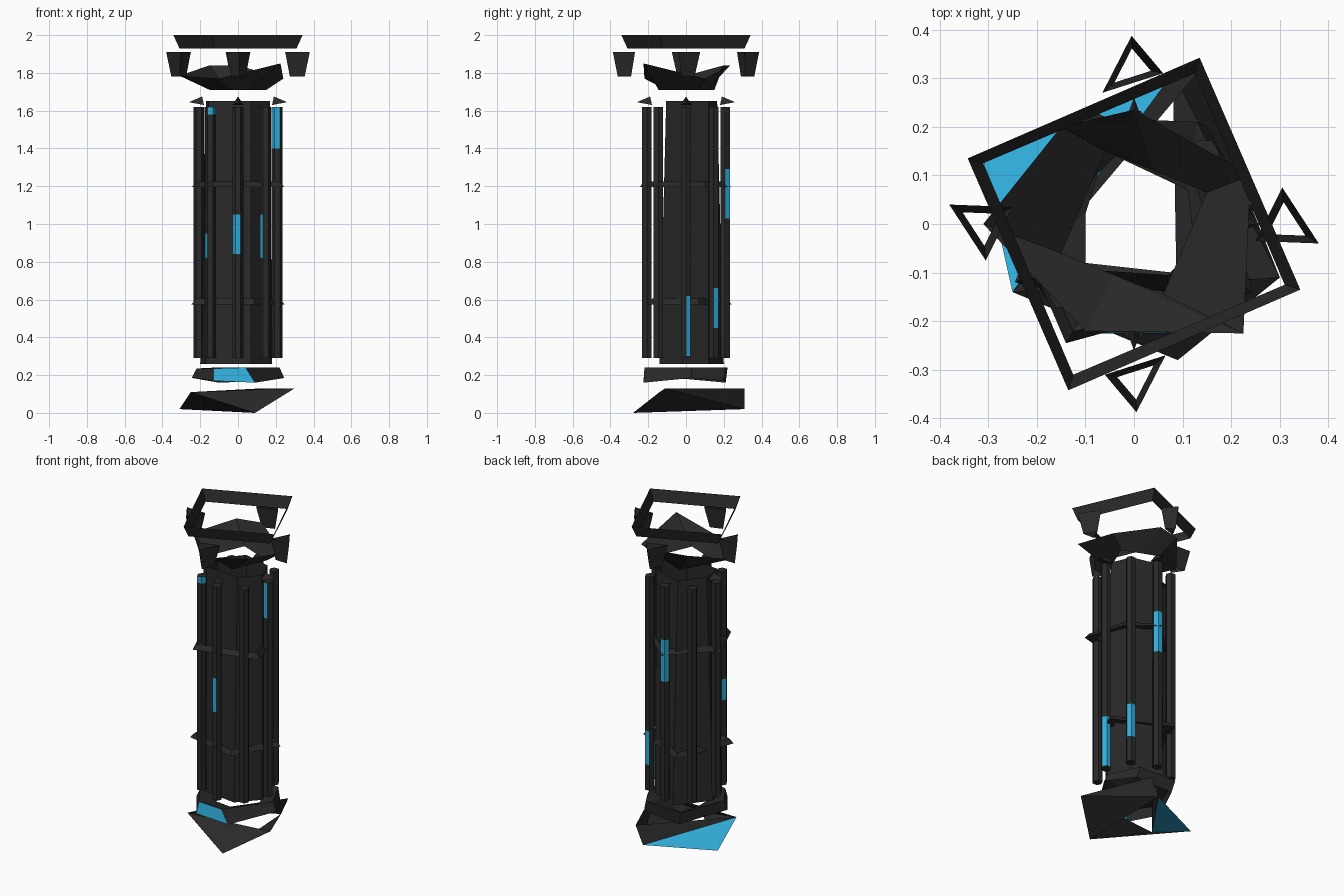
import bpy, bmesh, math
from mathutils import Vector

if "Cube" in bpy.data.objects:
    bpy.data.objects.remove(bpy.data.objects["Cube"])


def material(name, rgb):
    m = bpy.data.materials.new(name)
    m.diffuse_color = (*rgb, 1)
    m.use_nodes = True
    m.node_tree.nodes["Principled BSDF"].inputs["Base Color"].default_value = m.diffuse_color
    return m


DARK = material("charcoal", (0.022, 0.022, 0.022))
CYAN = material("cyan", (0.03, 0.41, 0.69))


def make(name, verts, faces, glow=None):
    """Mesh object; glow(polygon) picks the cyan faces."""
    me = bpy.data.meshes.new(name)
    me.from_pydata(verts, [], faces)
    me.materials.append(DARK)
    me.materials.append(CYAN)
    me.update()
    if glow:
        for p in me.polygons:
            p.material_index = int(bool(glow(p)))
    ob = bpy.data.objects.new(name, me)
    bpy.context.collection.objects.link(ob)
    return ob


def loft(name, loops, glow=None, caps=False):
    """Open sheet bridging loops of equal length."""
    n = len(loops[0])
    verts = [v for lp in loops for v in lp]
    faces = [(k * n + i, k * n + (i + 1) % n, (k + 1) * n + (i + 1) % n, (k + 1) * n + i)
             for k in range(len(loops) - 1) for i in range(n)]
    if caps:
        faces.append(tuple(reversed(range(n))))
        faces.append(tuple(range(len(verts) - n, len(verts))))
    return make(name, verts, faces, glow)


def flat(points, z):
    return [(x, y, z) for x, y in points]


def scaled(points, s):
    cx = sum(p[0] for p in points) / len(points)
    cy = sum(p[1] for p in points) / len(points)
    return [(cx + (x - cx) * s, cy + (y - cy) * s) for x, y in points]


def turn(points, quarter):
    for _ in range(quarter):
        points = [(-y, x) for x, y in points]
    return points


def square(x, y):
    return [turn([(x, y)], q)[0] for q in range(4)]


# Base: faceted skirt zigzagging between three low and three high corners
A, C, E = (-.31, .13, .02), (.09, -.28, 0), (.08, .31, .02)
B, D, F = (-.25, -.14, .11), (.30, -.11, .13), (.13, .31, .13)
make("base", [A, B, C, D, E, F],
     [(0, 2, 1), (1, 2, 3), (2, 4, 3), (3, 4, 5), (4, 1, 5), (0, 1, 4)],
     lambda p: p.index == 5)

# Plinth ring with one cyan front face and an inward flange
loft("plinth", [
    [(-.13, -.225, .17), (.09, -.225, .16), (.245, .03, .185),
     (.15, .20, .17), (-.10, .21, .16), (-.245, -.06, .185)],
    [(-.13, -.20, .235), (.04, -.22, .24), (.22, .03, .24),
     (.13, .21, .24), (-.12, .22, .24), (-.22, -.06, .235)],
    flat([(-.10, -.08), (.08, -.10), (.12, -.01), (.11, .07), (-.06, .15), (-.10, .02)], .2)],
    lambda p: p.index == 0)

# Hollow, slightly skewed shaft
loft("shaft", [
    flat([(-.20, .02), (-.17, -.11), (.07, -.14), (.18, -.02), (.13, .12), (-.05, .20)], .26),
    flat([(-.17, .04), (-.155, -.09), (.07, -.105), (.17, 0), (.12, .12), (-.06, .165)], 1.65)])

# Eight rods round the shaft; cyan bands: angle -> (low, high, lit direction)
BANDS = {270: [(.84, 1.05, (-.5, -1))], 315: [(.82, 1.05, (-1, -.3))],
         225: [(.82, .95, (-1, 0)), (1.58, 1.62, (1, -1))],
         0: [(.30, .62, (0, 1)), (1.40, 1.62, (-.7, -1))],
         45: [(.45, .66, (1, 1))], 90: [(1.03, 1.29, (0, 1))]}
for a in range(0, 360, 45):
    t = math.radians(a)
    cx, cy = .207 * math.cos(t), .207 * math.sin(t)
    ring = [(cx + .029 * math.cos(i * math.pi / 3), cy + .029 * math.sin(i * math.pi / 3))
            for i in range(6)]
    bands = BANDS.get(a, [])
    zs = sorted({.29, 1.62} | {z for b in bands for z in b[:2]})
    loft("rod_%d" % a, [flat(ring, z) for z in zs],
         lambda p: any(lo < p.center.z < hi and
                       p.normal.dot(Vector((*d, 0)).normalized()) > .45
                       for lo, hi, d in bands), caps=True)

# Two irregular collars threaded between the rods
UPPER = [(-.14, -.245), (.245, -.14), (.17, .10), (0, .24), (-.245, 0)]
LOWER = [(-.245, -.12), (.09, -.20), (.245, .07), (-.10, .24)]
for name, pts, z in (("upper_collar", UPPER, 1.18), ("lower_collar", LOWER, .56)):
    loft(name, [flat(pts, z + .015), flat(scaled(pts, .9), z + .045),
                flat(scaled(pts, .75), z + .02), flat(pts, z + .015)])

# Four small finials pointing outward above the shaft
for q in range(4):
    pts = turn([(.18, -.03), (.18, .03), (.19, 0), (.26, 0)], q)
    verts = [(*p, z) for p, z in zip(pts, (1.63, 1.63, 1.675, 1.645))]
    make("finial_%d" % q, verts, [(0, 1, 2), (0, 3, 1), (1, 3, 2), (2, 3, 0)])

# Capital: open faceted bowl
loft("capital", [
    flat([(-.15, -.06), (-.04, -.105), (.06, -.145), (.15, .065), (.04, .11), (-.06, .15)], 1.71),
    [(-.31, 0, 1.785), (-.10, -.22, 1.77), (.225, -.225, 1.85),
     (.24, .10, 1.77), (0, .235, 1.84), (-.15, .2, 1.84)]])

# Four tapered triangular brackets, opposite pairs alike
SIDE = [(.305, .075), (.25, -.035), (.38, -.04)]
BACK = [(-.005, .387), (-.065, .27), (.06, .31)]
for name, pts in (("right", SIDE), ("left", turn(SIDE, 2)),
                  ("back", BACK), ("front", turn(BACK, 2))):
    loft(name + "_bracket", [flat(scaled(pts, .6), 1.78), flat(pts, 1.91)])

# Top frame: flared square band
loft("top_frame", [flat(square(.31, -.125), 1.93), flat(square(.342, -.135), 2.0)])
